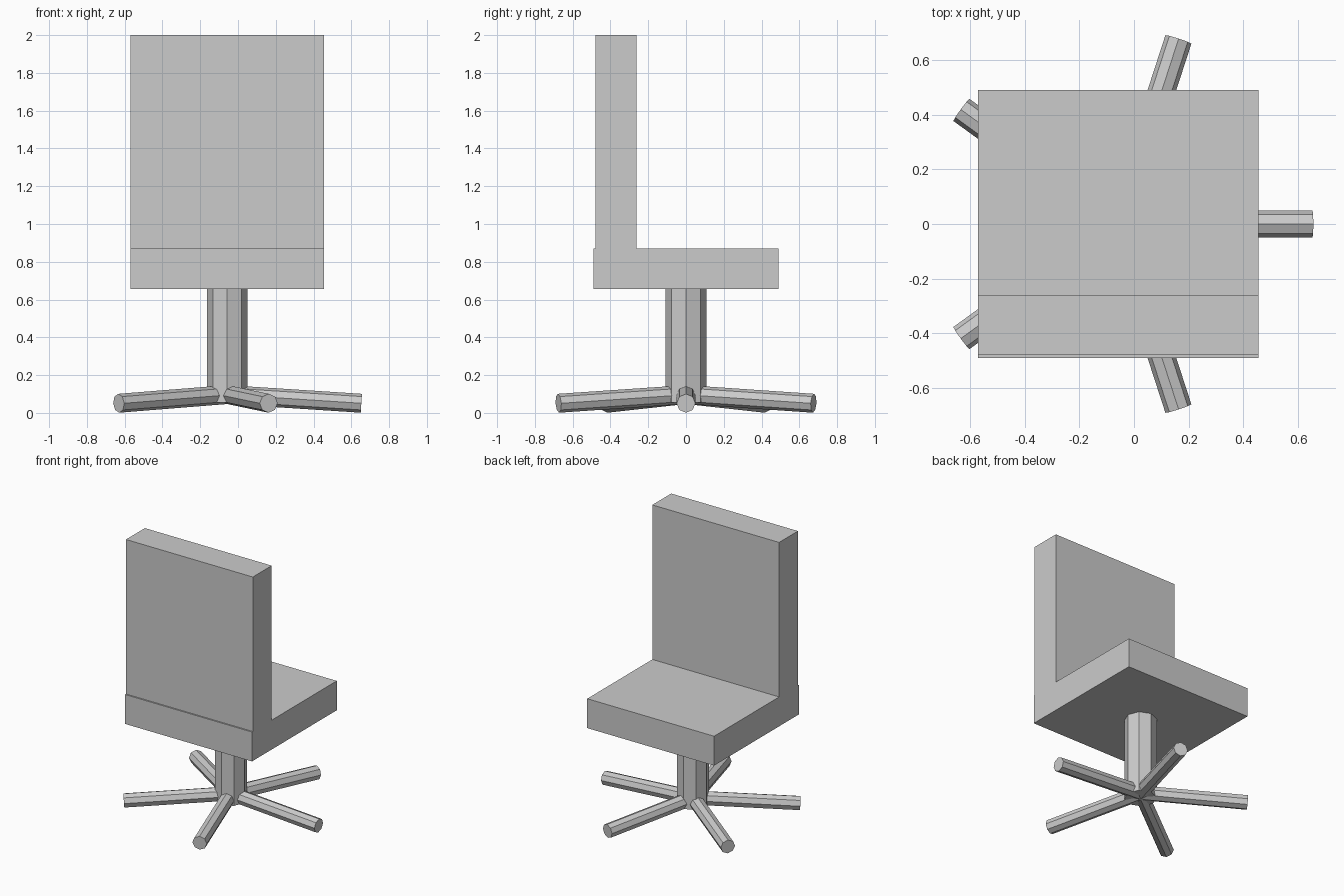
import bpy
from math import cos, sin, tau
from mathutils import Vector

if "Cube" in bpy.data.objects:
    bpy.data.objects.remove(bpy.data.objects["Cube"])

CX = -0.057  # axis of the swivel base


def box(name, lo, hi):
    lo, hi = Vector(lo), Vector(hi)
    bpy.ops.mesh.primitive_cube_add(size=1, location=(lo + hi) / 2)
    ob = bpy.context.object
    ob.name = name
    for v in ob.data.vertices:
        v.co = v.co * (hi - lo)


def rod(name, a, b, radius):
    a, b = Vector(a), Vector(b)
    bpy.ops.mesh.primitive_cylinder_add(vertices=8, radius=radius,
                                        depth=(b - a).length, location=(a + b) / 2)
    ob = bpy.context.object
    ob.name = name
    ob.rotation_euler = (b - a).to_track_quat('Z', 'Y').to_euler()


# Seat and backrest
box("seat", (-0.57, -0.49, 0.655), (0.456, 0.49, 0.87))
box("backrest", (-0.57, -0.48, 0.87), (0.456, -0.262, 2.0))

# Central column
rod("column", (CX, 0, 0.055), (CX, 0, 0.655), 0.108)

# Five splayed legs
for i in range(5):
    t = tau * i / 5
    rod(f"leg_{i + 1}", (CX, 0, 0.097),
        (CX + 0.71 * cos(t), 0.71 * sin(t), 0.051), 0.05)
